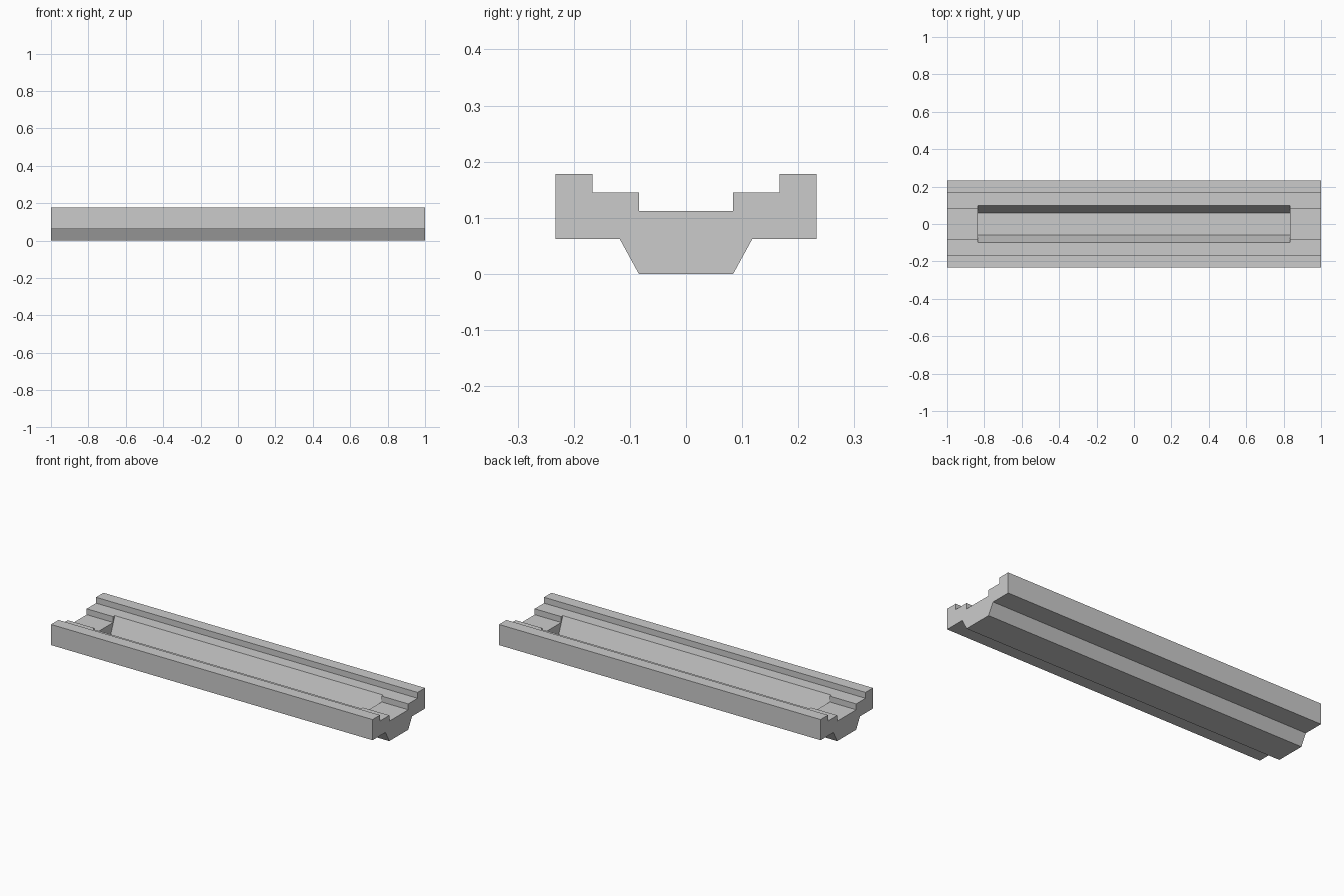
import bpy, bmesh

if "Cube" in bpy.data.objects:
    bpy.data.objects.remove(bpy.data.objects["Cube"])


def prism(name, profile, half_length):
    """Extrude a closed (y, z) profile along x."""
    bm = bmesh.new()
    face = bm.faces.new([bm.verts.new((-half_length, y, z)) for y, z in profile])
    ext = bmesh.ops.extrude_face_region(bm, geom=[face])
    verts = [v for v in ext["geom"] if isinstance(v, bmesh.types.BMVert)]
    bmesh.ops.translate(bm, vec=(2 * half_length, 0, 0), verts=verts)
    bmesh.ops.recalc_face_normals(bm, faces=bm.faces)
    mesh = bpy.data.meshes.new(name)
    bm.to_mesh(mesh)
    bm.free()
    obj = bpy.data.objects.new(name, mesh)
    bpy.context.collection.objects.link(obj)
    return obj


def mirrored(half):
    """Complete a symmetric profile from its +y half."""
    return half + [(-y, z) for y, z in reversed(half)]


grey = bpy.data.materials.new("light_grey")
grey.diffuse_color = (0.6, 0.6, 0.6, 1)
grey.use_nodes = True
grey.node_tree.nodes["Principled BSDF"].inputs["Base Color"].default_value = grey.diffuse_color

# Stepped rail with a tapered keel
rail = prism("stepped_rail", mirrored([
    (0.084, 0), (0.118, 0.062), (0.233, 0.062), (0.233, 0.178),
    (0.167, 0.178), (0.167, 0.145), (0.084, 0.145), (0.084, 0.112)]), 1.0)
rail.data.materials.append(grey)

# Long trough with sloping sides, cut down into the rail
floor_z, floor_y, slope = 0.043, 0.058, 0.0405 / 0.102
top_z = 0.25
cutter = prism("trough_cutter", mirrored([
    (floor_y, floor_z), (floor_y + slope * (top_z - floor_z), top_z)]), 0.835)
cutter.data.materials.append(grey)
cutter.hide_render = True

cut = rail.modifiers.new("trough", 'BOOLEAN')
cut.operation = 'DIFFERENCE'
cut.solver = 'EXACT'
cut.object = cutter
bpy.context.view_layer.objects.active = rail
bpy.ops.object.modifier_apply(modifier=cut.name)
bpy.data.objects.remove(cutter)
